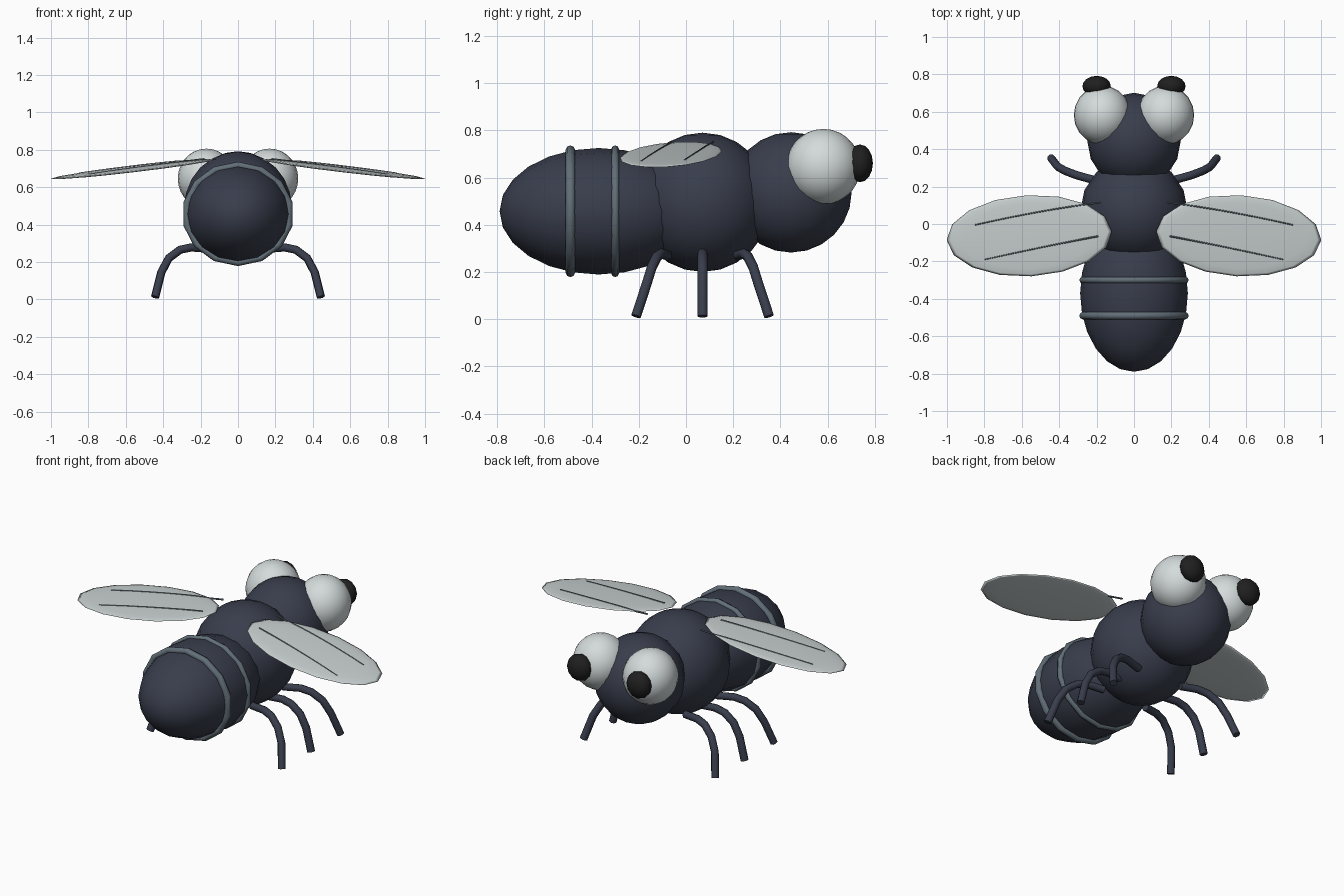
import bpy, math
from mathutils import Matrix, Vector

if "Cube" in bpy.data.objects:
    bpy.data.objects.remove(bpy.data.objects["Cube"])


def material(name, rgb):
    m = bpy.data.materials.new(name)
    m.diffuse_color = (*rgb, 1)
    m.use_nodes = True
    m.node_tree.nodes["Principled BSDF"].inputs["Base Color"].default_value = m.diffuse_color
    return m


BODY = material("dark slate", (0.040, 0.047, 0.072))
BAND = material("blue grey", (0.12, 0.155, 0.185))
WHITE = material("eye white", (0.66, 0.71, 0.71))
BLACK = material("pupil black", (0.014, 0.014, 0.014))
WING = material("wing grey", (0.58, 0.63, 0.63))


def finish(ob, name, mat):
    ob.name = name
    ob.data.materials.append(mat)
    for p in ob.data.polygons:
        p.use_smooth = True
    return ob


def ellipsoid(name, mat, center, radii, segs, rings, turn=0.0):
    """Sphere scaled to radii, with its pole turned about x."""
    bpy.ops.mesh.primitive_uv_sphere_add(segments=segs, ring_count=rings, radius=1)
    ob = bpy.context.object
    ob.data.transform(Matrix.Translation(center) @ Matrix.Diagonal((*radii, 1))
                      @ Matrix.Rotation(turn, 4, 'X'))
    return finish(ob, name, mat)


def tube(name, mat, points, radius, res=2, tip=1.0):
    """Round rod through points, capped, turned into a mesh."""
    cu = bpy.data.curves.new(name, 'CURVE')
    cu.dimensions = '3D'
    cu.bevel_depth = radius
    cu.bevel_resolution = res
    cu.use_fill_caps = True
    sp = cu.splines.new('POLY')
    sp.points.add(len(points) - 1)
    for i, (p, q) in enumerate(zip(sp.points, points)):
        p.co = (*q, 1)
        p.radius = 1 + (tip - 1) * i / (len(points) - 1)
    ob = bpy.data.objects.new(name, cu)
    bpy.context.collection.objects.link(ob)
    bpy.ops.object.select_all(action='DESELECT')
    bpy.context.view_layer.objects.active = ob
    ob.select_set(True)
    bpy.ops.object.convert(target='MESH')
    ob = finish(bpy.context.object, name, mat)
    bpy.ops.object.shade_smooth_by_angle(angle=math.radians(50))
    return ob


# Body
QUARTER = math.pi / 2
ellipsoid("abdomen", BODY, (0, -0.37, 0.457), (0.288, 0.42, 0.268), 16, 12, QUARTER)
ellipsoid("thorax", BODY, (0, 0.07, 0.495), (0.287, 0.29, 0.295), 16, 12)
ellipsoid("head", BODY, (0, 0.445, 0.537), (0.25, 0.257, 0.255), 16, 12)

# Abdomen bands
for name, y, minor in (("rear_band", -0.49, 0.02), ("front_band", -0.30, 0.016)):
    bpy.ops.mesh.primitive_torus_add(major_segments=14, minor_segments=8,
                                     major_radius=0.282 - minor + 0.018, minor_radius=minor)
    band = bpy.context.object
    band.data.transform(Matrix.Translation((0, y, 0.457)) @ Matrix.Diagonal((1, 1, 0.93, 1))
                        @ Matrix.Rotation(QUARTER, 4, 'X') @ Matrix.Rotation(QUARTER, 4, 'Z'))
    finish(band, name, BAND)


# Wing surface height, sloping down to the tip
def wing_z(x, y):
    return 0.697 - 0.115 * (x - 0.56) + 0.06 * (y + 0.065)


LEG = [(0.15, 0.15, 0.27), (0.25, 0.175, 0.278), (0.31, 0.192, 0.265),
       (0.37, 0.215, 0.22), (0.41, 0.238, 0.145), (0.443, 0.282, 0.012)]
VEINS = {"front_vein": ((0.18, 0.115), (0.50, 0.075), (0.85, -0.005)),
         "rear_vein": ((0.19, -0.065), (0.46, -0.115), (0.80, -0.19))}

for side, s in (("right", 1), ("left", -1)):
    # Eyes
    ellipsoid(side + "_eye", WHITE, (s * 0.169, 0.582, 0.646), (0.153, 0.158, 0.16), 20, 14)
    ellipsoid(side + "_pupil", BLACK, (s * 0.2, 0.737, 0.66), (0.076, 0.055, 0.08), 12, 8, QUARTER)

    # Wing: flat ellipsoid, slightly yawed, sheared to its slope
    wing = ellipsoid(side + "_wing", WING, (0, 0, 0), (0.442, 0.217, 0.012), 16, 10)
    wing.data.transform(Matrix.Rotation(math.radians(-3), 4, 'Z'))
    for v in wing.data.vertices:
        x, y = v.co.x + 0.56, v.co.y - 0.063
        v.co = Vector((s * x, y, v.co.z + wing_z(x, y)))
    if s < 0:
        wing.data.flip_normals()

    # Wing veins, following the domed top of the wing
    for name, (a, b, c) in VEINS.items():
        path = []
        for i in range(9):
            t = i / 8
            x, y = [(1 - t) ** 2 * a[k] + 2 * t * (1 - t) * b[k] + t * t * c[k] for k in (0, 1)]
            d = ((x - 0.56) / 0.442) ** 2 + ((y + 0.063) / 0.217) ** 2
            path.append((s * x, y, wing_z(x, y) + 0.011 * math.sqrt(max(0, 1 - d))))
        tube(side + "_" + name, BAND, path, 0.005, 1, 0.7)

    # Legs: outward arcs, with front and rear pairs splayed
    for name, splay in (("front", 1), ("middle", 0), ("rear", -1)):
        tube(f"{side}_{name}_leg", BODY,
             [(s * x, 0.07 + splay * y, z) for x, y, z in LEG], 0.022)
